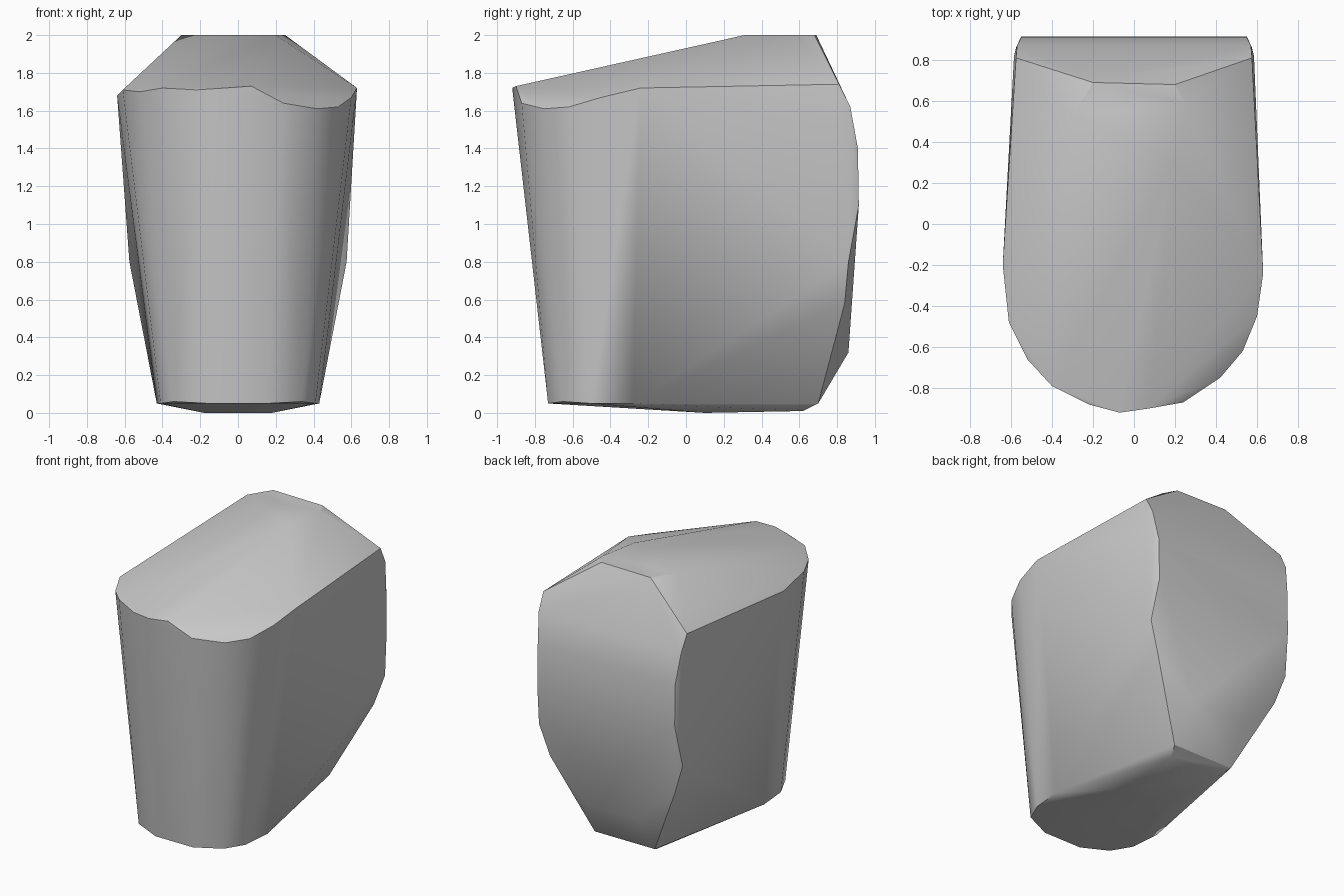
import bpy
import bmesh
import math

default_cube = bpy.data.objects.get("Cube")
if default_cube:
    bpy.data.objects.remove(default_cube, do_unlink=True)


def make_material(name, colour):
    material = bpy.data.materials.new(name)
    material.use_nodes = True
    material.diffuse_color = colour
    shader = material.node_tree.nodes["Principled BSDF"]
    shader.inputs["Base Color"].default_value = colour
    shader.inputs["Roughness"].default_value = 0.7
    return material


def mirrored(points):
    return [(side * x, y, z) for x, y, z in points for side in (-1, 1)]


def hull_object(name, points, material, smooth_angle):
    mesh = bpy.data.meshes.new(name)
    bm = bmesh.new()
    for point in points:
        bm.verts.new(point)
    result = bmesh.ops.convex_hull(bm, input=bm.verts)
    loose = [v for v in result["geom_interior"] if isinstance(v, bmesh.types.BMVert)]
    bmesh.ops.delete(bm, geom=loose, context="VERTS")
    bmesh.ops.recalc_face_normals(bm, faces=bm.faces)
    bm.to_mesh(mesh)
    bm.free()
    mesh.materials.append(material)
    body = bpy.data.objects.new(name, mesh)
    bpy.context.collection.objects.link(body)
    bpy.ops.object.select_all(action="DESELECT")
    body.select_set(True)
    bpy.context.view_layer.objects.active = body
    bpy.ops.object.shade_smooth_by_angle(angle=math.radians(smooth_angle))
    return body


# Rounded rim of the front, dipping on the left
front_rim = [
    (-.64, -.2, 1.68), (-.61, -.48, 1.71), (-.52, -.66, 1.7),
    (-.4, -.79, 1.72), (-.22, -.88, 1.71), (-.07, -.92, 1.72),
    (.07, -.9, 1.73), (.24, -.87, 1.64), (.42, -.75, 1.61),
    (.53, -.62, 1.62), (.6, -.45, 1.67), (.63, -.24, 1.72),
]

# Small flat crown with a sloping roof
crown = [(-.3, .53, 2), (-.2, .69, 2), (.2, .68, 2), (.25, .59, 2), (.2, .31, 2)]

# Flat back, its shoulders and its tapering lower corners
back = mirrored([
    (.575, .81, 1.74), (.57, .87, 1.62), (.55, .91, 1.4), (.55, .915, 1.1),
    (.585, .82, 1.5), (.575, .86, .8), (.5, .84, .58), (.2, .86, .32),
])

# Narrow foot, slightly rounded underneath
foot = mirrored([
    (.43, -.28, .05), (.41, -.5, .05), (.34, -.65, .06), (.15, -.73, .05),
    (.24, .7, .05), (.2, .62, .01), (.18, .1, 0),
])

grey = make_material("light grey", (.6, .6, .6, 1))
hull_object("faceted_body", front_rim + crown + back + foot, grey, 30)
